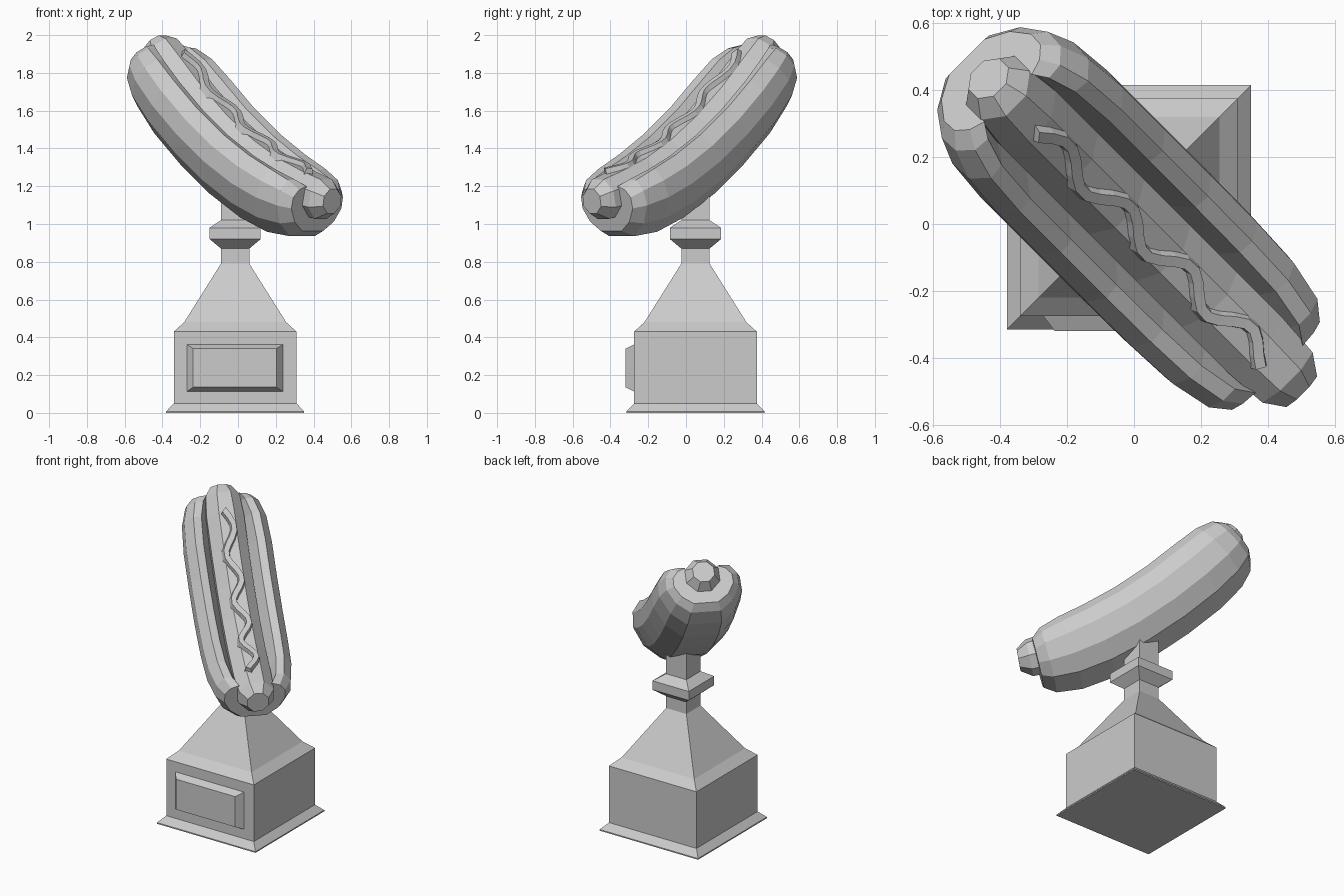
import bpy
import bmesh
from math import sin, cos, pi, sqrt
from mathutils import Vector

if "Cube" in bpy.data.objects:
    bpy.data.objects.remove(bpy.data.objects["Cube"])

grey = bpy.data.materials.new("plain grey")
grey.use_nodes = True
colour = (0.6, 0.6, 0.6, 1)
grey.diffuse_color = colour
grey.node_tree.nodes["Principled BSDF"].inputs["Base Color"].default_value = colour


def loft(name, rings):
    """Skin a list of equal-sized closed rings and cap both ends."""
    bm = bmesh.new()
    rows = [[bm.verts.new(p) for p in ring] for ring in rings]
    count = len(rows[0])
    for a, b in zip(rows, rows[1:]):
        for i in range(count):
            j = (i + 1) % count
            bm.faces.new((a[i], a[j], b[j], b[i]))
    caps = [bm.faces.new(rows[0][::-1]), bm.faces.new(rows[-1])]
    bmesh.ops.triangulate(bm, faces=caps)
    bmesh.ops.recalc_face_normals(bm, faces=bm.faces)
    mesh = bpy.data.meshes.new(name)
    bm.to_mesh(mesh)
    bm.free()
    mesh.materials.append(grey)
    obj = bpy.data.objects.new(name, mesh)
    bpy.context.collection.objects.link(obj)
    return obj


def on_spine(u, v, h):
    """Point beside the curved diagonal spine: v sideways, h along its normal."""
    z = 1.41 - 0.665 * u + 0.36 * u * u
    slope = -0.665 + 0.72 * u
    length = sqrt(1 + slope * slope)
    u, z = u - h * slope / length, z + h / length
    return Vector(((u + v) / sqrt(2), (v - u) / sqrt(2), z))


# Square stepped pedestal
CX, CY = -0.015, 0.05
steps = [(0, 0.365), (0.008, 0.365), (0.05, 0.325), (0.43, 0.325),
         (0.48, 0.27), (0.79, 0.075), (0.87, 0.075), (0.92, 0.135),
         (0.98, 0.135), (1.02, 0.075), (1.22, 0.075)]
corners = [(-1, -1), (1, -1), (1, 1), (-1, 1)]
loft("pedestal", [[(CX + a * r, CY + b * r, z) for a, b in corners]
                  for z, r in steps])

# Raised bevelled plaque on the front
loft("plaque", [[(-0.017 + a * w, y, 0.238 + b * t) for a, b in corners]
                for y, w, t in [(-0.27, 0.258, 0.127), (-0.32, 0.22, 0.102)]])

# Split bun: U-shaped section, shrinking towards the ends
half = [(0.11, -0.265), (0.21, -0.18), (0.268, -0.06), (0.265, 0.04),
        (0.215, 0.11), (0.165, 0.1), (0.115, 0.0), (0.07, -0.07)]
section = half + [(-v, h) for v, h in reversed(half)]
bun_stations = [(-0.575, 0.58), (-0.545, 0.78), (-0.47, 0.94), (-0.34, 1.0),
                (-0.16, 1.0), (0.04, 1.0), (0.24, 0.99), (0.41, 0.95),
                (0.54, 0.82), (0.6, 0.6)]


def bun_point(u, s, v, h):
    # the groove keeps its place while the outside tapers
    side = 1 if v > 0 else -1
    if abs(v) < 0.17:
        if h > -0.2:
            return on_spine(u, side * max(abs(v) * s, min(abs(v), 0.1)), h * s)
    centre = -0.06
    return on_spine(u, v * (0.25 + 0.75 * s), centre + (h - centre) * s)


loft("bun", [[bun_point(u, s, v, h) for v, h in section]
             for u, s in bun_stations])

# Sausage
sausage_stations = [(-0.615, 0.07), (-0.575, 0.112), (-0.48, 0.125),
                    (-0.3, 0.125), (-0.1, 0.125), (0.1, 0.125), (0.3, 0.125),
                    (0.5, 0.125), (0.64, 0.115), (0.705, 0.07)]
angles = [(i + 0.5) * pi / 4 for i in range(8)]
loft("sausage", [[on_spine(u, r * cos(a), r * sin(a)) for a in angles]
                 for u, r in sausage_stations])

# Wavy sauce ribbon along the top
COUNT = 31
path = []
for i in range(COUNT):
    t = i / (COUNT - 1)
    wave = 0.036 * cos(2 * pi * (3.73 * t - 0.31))
    path.append((-0.485 + 1.02 * t, wave - 0.005))
rings = []
for i, (u, v) in enumerate(path):
    u0, v0 = path[max(i - 1, 0)]
    u1, v1 = path[min(i + 1, COUNT - 1)]
    along = Vector((u1 - u0, v1 - v0)).normalized()
    ring = []
    for side, h in [(-0.025, 0.105), (0.025, 0.105), (0.016, 0.143), (-0.016, 0.143)]:
        ring.append(on_spine(u - along.y * side, v + along.x * side, h))
    rings.append(ring)
loft("sauce", rings)
